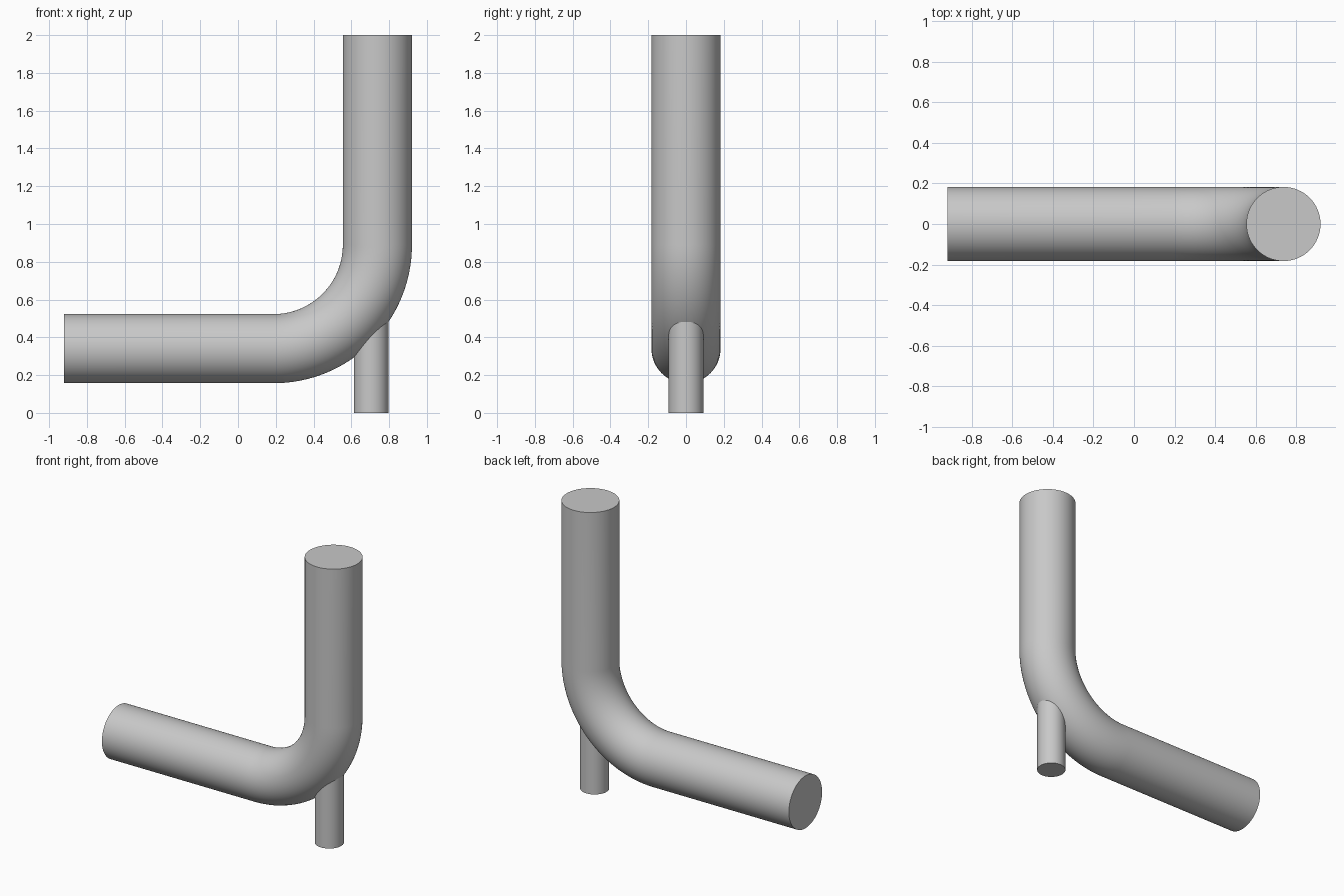
import bpy
import bmesh
from math import sin, cos, pi, radians

cube = bpy.data.objects.get("Cube")
if cube:
    bpy.data.objects.remove(cube, do_unlink=True)

SIDES = 64
PIPE_R = 0.183
BEND_R = 0.55
AXIS_X, AXIS_Z = 0.738, 0.34       # upright axis, level axis

grey = bpy.data.materials.new("plain grey")
grey.use_nodes = True
colour = (0.58, 0.58, 0.58, 1)
grey.diffuse_color = colour
grey.node_tree.nodes["Principled BSDF"].inputs["Base Color"].default_value = colour


def sweep(name, stations, radius):
    """Sweep a circle through (x, z, heading) stations in the y = 0 plane."""
    bm = bmesh.new()
    rings = []
    for x, z, heading in stations:
        ring = []
        for i in range(SIDES):
            a = 2 * pi * i / SIDES
            side = radius * cos(a)
            ring.append(bm.verts.new((x - sin(heading) * side,
                                      radius * sin(a),
                                      z + cos(heading) * side)))
        rings.append(ring)
    for low, high in zip(rings, rings[1:]):
        for i in range(SIDES):
            j = (i + 1) % SIDES
            bm.faces.new((low[i], low[j], high[j], high[i]))
    bm.faces.new(rings[0])
    bm.faces.new(rings[-1])
    bmesh.ops.recalc_face_normals(bm, faces=bm.faces)
    mesh = bpy.data.meshes.new(name)
    bm.to_mesh(mesh)
    bm.free()
    mesh.materials.append(grey)
    obj = bpy.data.objects.new(name, mesh)
    bpy.context.collection.objects.link(obj)
    bpy.ops.object.select_all(action="DESELECT")
    obj.select_set(True)
    bpy.context.view_layer.objects.active = obj
    bpy.ops.object.shade_smooth_by_angle(angle=radians(35))
    return obj


# Elbow pipe: level run, quarter bend, upright run
cx, cz = AXIS_X - BEND_R, AXIS_Z + BEND_R
path = [(-0.922, AXIS_Z, 0)]
for k in range(33):
    t = pi / 2 * k / 32
    path.append((cx + BEND_R * sin(t), cz - BEND_R * cos(t), t))
path.append((AXIS_X, 2, pi / 2))
sweep("elbow_pipe", path, PIPE_R)

# Support post, sunk into the underside of the bend
sweep("support_post", [(0.705, 0, pi / 2), (0.705, 0.53, pi / 2)], 0.092)
